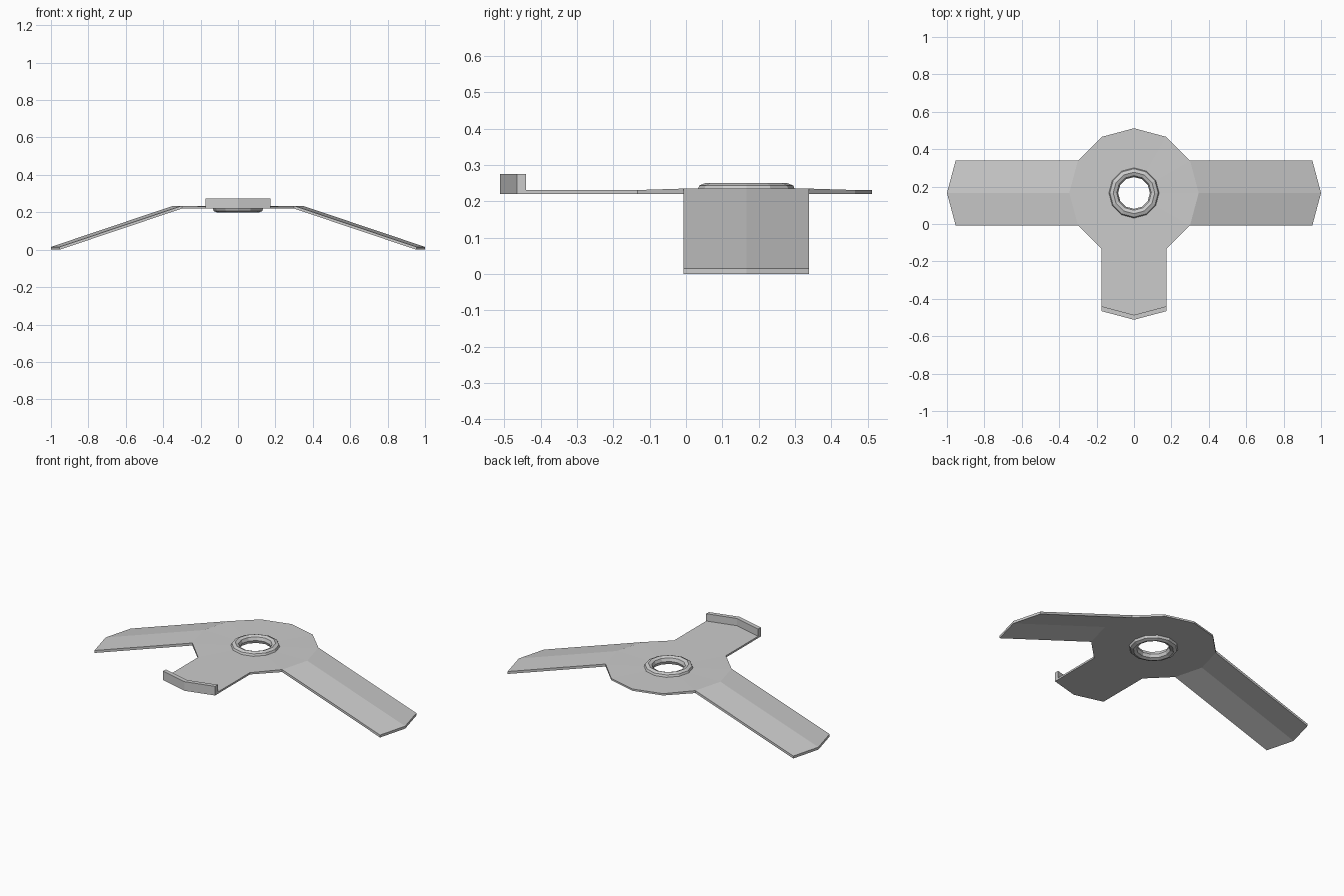
import bpy, bmesh
from math import sin, cos, pi
from mathutils import Vector

cube = bpy.data.objects.get("Cube")
if cube:
    bpy.data.objects.remove(cube, do_unlink=True)

grey = bpy.data.materials.new("light_grey_metal")
grey.use_nodes = True
grey.diffuse_color = (0.6, 0.6, 0.6, 1)
grey.node_tree.nodes["Principled BSDF"].inputs["Base Color"].default_value = (0.6, 0.6, 0.6, 1)

CY = 0.166       # hub centre along y
R = 0.346        # hub radius
BASE = 0.22      # underside of the hub
SIDES = 12


def finish(bm, name):
    bmesh.ops.recalc_face_normals(bm, faces=bm.faces)
    mesh = bpy.data.meshes.new(name)
    bm.to_mesh(mesh)
    bm.free()
    mesh.materials.append(grey)
    obj = bpy.data.objects.new(name, mesh)
    bpy.context.collection.objects.link(obj)
    return obj


def thicken(bm, lift):
    """Turn the sheet into a solid, raising each copied vertex by lift(co)."""
    res = bmesh.ops.extrude_face_region(bm, geom=bm.faces[:], use_keep_orig=True)
    for v in res["geom"]:
        if isinstance(v, bmesh.types.BMVert):
            v.co.z += lift(v.co)


def circle(bm, radius):
    return [bm.verts.new((radius * cos(2 * pi * i / SIDES),
                          CY + radius * sin(2 * pi * i / SIDES), BASE))
            for i in range(SIDES)]


# Hub disc with a centre hole, and three arms grown from its rim
bm = bmesh.new()
inner, outer = circle(bm, 0.11), circle(bm, R)
for i in range(SIDES):
    j = (i + 1) % SIDES
    bm.faces.new((inner[i], outer[i], outer[j], inner[j]))

reach = 1.0 - R
arms = [(0, Vector((reach, 0, -BASE))),      # left arm, sloping down
        (6, Vector((-reach, 0, -BASE))),     # right arm, sloping down
        (9, Vector((0, -0.332, 0)))]         # front arm, level
for mid, offset in arms:
    root = [outer[(mid + k) % SIDES] for k in (-1, 0, 1)]
    tip = [bm.verts.new(v.co + offset) for v in root]
    for k in range(2):
        bm.faces.new((root[k], tip[k], tip[k + 1], root[k + 1]))
thicken(bm, lift=lambda co: 0.015 if abs(co.x) > 0.29 else 0.011)
finish(bm, "hub_and_arms")

# Upright lip following the pointed end of the front arm
bm = bmesh.new()
half = R / 2
edge = [(-half, -0.466), (0, -0.512), (half, -0.466)]
front = [bm.verts.new((x, y, BASE + 0.001)) for x, y in edge]
back = [bm.verts.new((x, y + 0.026, BASE + 0.001)) for x, y in edge]
for k in range(2):
    bm.faces.new((front[k], front[k + 1], back[k + 1], back[k]))
thicken(bm, lift=lambda co: 0.054)
finish(bm, "front_lip")

# Rounded collar around the centre hole
bpy.ops.mesh.primitive_torus_add(major_segments=SIDES, minor_segments=8,
                                 major_radius=0.111, minor_radius=0.026,
                                 location=(0, CY, 0.225))
collar = bpy.context.object
collar.name = "centre_collar"
collar.data.materials.append(grey)
